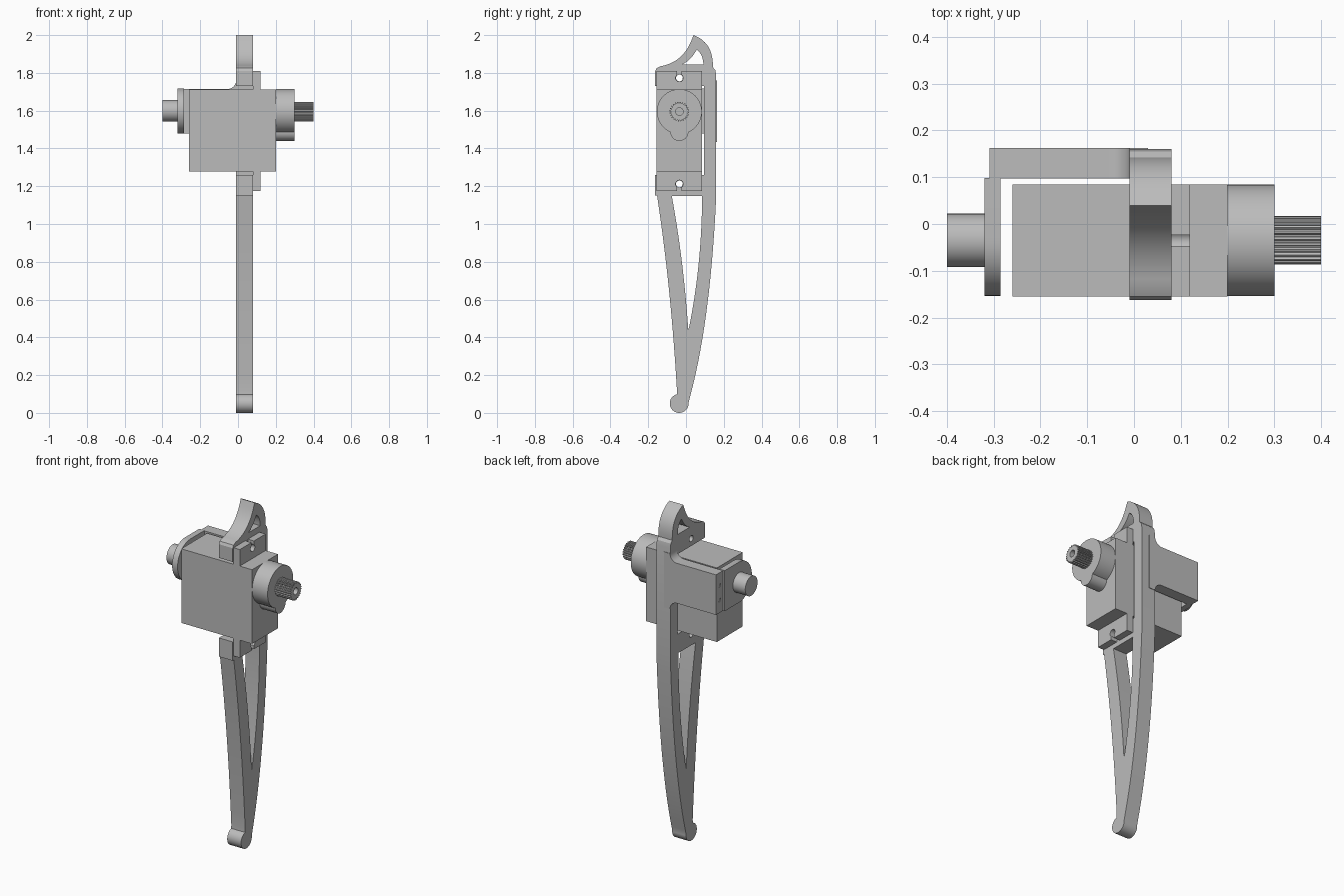
import bpy
from math import cos, sin, pi, radians
from mathutils import Matrix, Vector

cube = bpy.data.objects.get("Cube")
if cube:
    bpy.data.objects.remove(cube, do_unlink=True)

grey = bpy.data.materials.new("plain grey")
grey.use_nodes = True
colour = (0.5, 0.5, 0.5, 1)
grey.diffuse_color = colour
grey.node_tree.nodes["Principled BSDF"].inputs["Base Color"].default_value = colour

# Extrusion frames: columns say where the profile's two axes and depth go
ALONG_X = Matrix(((0, 0, 1), (1, 0, 0), (0, 1, 0))).to_4x4()
ALONG_Y = Matrix(((1, 0, 0), (0, 0, -1), (0, 1, 0))).to_4x4()


def arc(centre, r, start, end, n=24):
    return [(centre[0] + r * cos(radians(start + (end - start) * i / n)),
             centre[1] + r * sin(radians(start + (end - start) * i / n)))
            for i in range(n + 1)]


def circle(centre, r, n=48):
    return arc(centre, r, 0, 360, n)[:-1]


def bow(a, through, b, n=14):
    """Curve from a to b passing through a middle point."""
    a, m, b = Vector(a), Vector(through), Vector(b)
    c = 2 * m - (a + b) / 2
    return [tuple((1 - t) ** 2 * a + 2 * t * (1 - t) * c + t * t * b)
            for t in [i / n for i in range(n + 1)]]


def rect(a0, a1, b0, b1):
    return [(a0, b0), (a1, b0), (a1, b1), (a0, b1)]


def prism(name, contours, lo, hi, frame=ALONG_X):
    """Extrude an outline (further contours are holes) from lo to hi."""
    curve = bpy.data.curves.new(name, "CURVE")
    curve.dimensions = "2D"
    curve.fill_mode = "BOTH"
    curve.extrude = (hi - lo) / 2
    for pts in contours:
        sp = curve.splines.new("POLY")
        sp.points.add(len(pts) - 1)
        for p, q in zip(sp.points, pts):
            p.co = (q[0], q[1], 0, 1)
        sp.use_cyclic_u = True
    ob = bpy.data.objects.new(name, curve)
    bpy.context.collection.objects.link(ob)
    bpy.ops.object.select_all(action="DESELECT")
    ob.select_set(True)
    bpy.context.view_layer.objects.active = ob
    bpy.ops.object.convert(target="MESH")
    ob = bpy.context.view_layer.objects.active
    mid = (lo + hi) / 2 if frame is ALONG_X else -(lo + hi) / 2
    ob.data.transform(frame @ Matrix.Translation((0, 0, mid)))
    ob.data.materials.clear()
    ob.data.materials.append(grey)
    bpy.ops.object.shade_smooth_by_angle(angle=radians(25))
    return ob


AXIS = (-0.035, 1.595)
MID_Z = 1.4925
HOLES = [(-0.035, 1.773), (-0.035, 2 * MID_Z - 1.773)]

# Leg: foot, bowed back, hooked top and open frame around the motor
outline = (
    arc((-0.036, 0.05), 0.05, 105, 365, 32)
    + bow((0.02, 0.08), (0.11, 0.55), (0.16, 1.15))
    + [(0.16, 1.79), (0.155, 1.815), (0.142, 1.83)]
    + bow((0.142, 1.84), (0.117, 1.94), (0.04, 2.0))
    + bow((0.03, 1.975), (-0.035, 1.88), (-0.135, 1.835))
    + [(-0.155, 1.825), (-0.163, 1.81), (-0.163, 1.73), (0.095, 1.73),
       (0.095, 1.26), (-0.163, 1.26), (-0.163, 1.15)]
    + bow((-0.153, 1.15), (-0.09, 0.65), (-0.048, 0.12))
)
strut_gap = (bow((-0.075, 1.147), (-0.022, 0.8), (0.012, 0.44))
             + bow((0.018, 0.46), (0.068, 0.8), (0.085, 1.147)))
top_gap = (bow((-0.02, 1.845), (0.022, 1.875), (0.055, 1.92))
           + bow((0.06, 1.92), (0.083, 1.89), (0.092, 1.845)))
prism("leg", [outline, strut_gap, top_gap] + [circle(h, 0.018, 20) for h in HOLES],
      -0.01, 0.08)

# Motor case
prism("motor_case", [rect(-0.155, 0.085, 1.278, 1.713)], -0.26, 0.2)

# Slotted mounting tabs, the lower one mirrored from the upper
hole = HOLES[0]
upper = ([(-0.155, 1.7), (0.085, 1.7), (0.085, 1.81), (-0.023, 1.81)]
         + arc(hole, 0.02, 53, -233, 20) + [(-0.047, 1.81), (-0.155, 1.81)])
prism("upper_mounting_tab", [upper], 0.08, 0.12)
prism("lower_mounting_tab", [[(y, 2 * MID_Z - z) for y, z in upper]], 0.08, 0.12)

# Gear housing with its small lower lobe
prism("gear_housing", [circle(AXIS, 0.119, 64)], 0.2, 0.3)
lobe = arc((-0.035, 1.488), 0.048, 180, 360) + [(0.018, 1.51), (-0.088, 1.51)]
prism("gear_housing_lobe", [lobe], 0.2, 0.3)

# Splined output shaft with a screw bore
teeth = 24
spline = [(AXIS[0] + r * cos(2 * pi * (i + k) / teeth),
           AXIS[1] + r * sin(2 * pi * (i + k) / teeth))
          for i in range(teeth)
          for k, r in ((0, 0.045), (0.3, 0.045), (0.45, 0.052), (0.85, 0.052))]
prism("output_shaft", [spline, circle(AXIS, 0.02, 24)], 0.3, 0.4)

# Support arm reaching behind the motor, filleted into the leg
arm = ([(-0.305, 1.48)] + arc((-0.055, 1.435), 0.045, 90, 0, 8)
       + [(0.03, 1.435), (0.03, 1.76)]
       + arc((-0.055, 1.76), 0.045, 0, -90, 8) + [(-0.305, 1.715)])
prism("support_arm", [arm], 0.097, 0.163, ALONG_Y)

# Pivot plate: a round-nosed bracket, its outer layer stopping short of the arm
nose = arc((-0.035, 1.599), 0.119, 90, 270)
screw_holes = [circle((0.13, z), 0.011, 16) for z in (1.555, 1.64)]
prism("pivot_plate", [nose + [(0.098, 1.48), (0.098, 1.718)]], -0.32, -0.285)
prism("pivot_plate_end", [rect(0.097, 0.163, 1.48, 1.715)] + screw_holes, -0.309, -0.304)

# Pivot peg
prism("pivot_peg", [circle((-0.035, 1.599), 0.057)], -0.4, -0.31)
